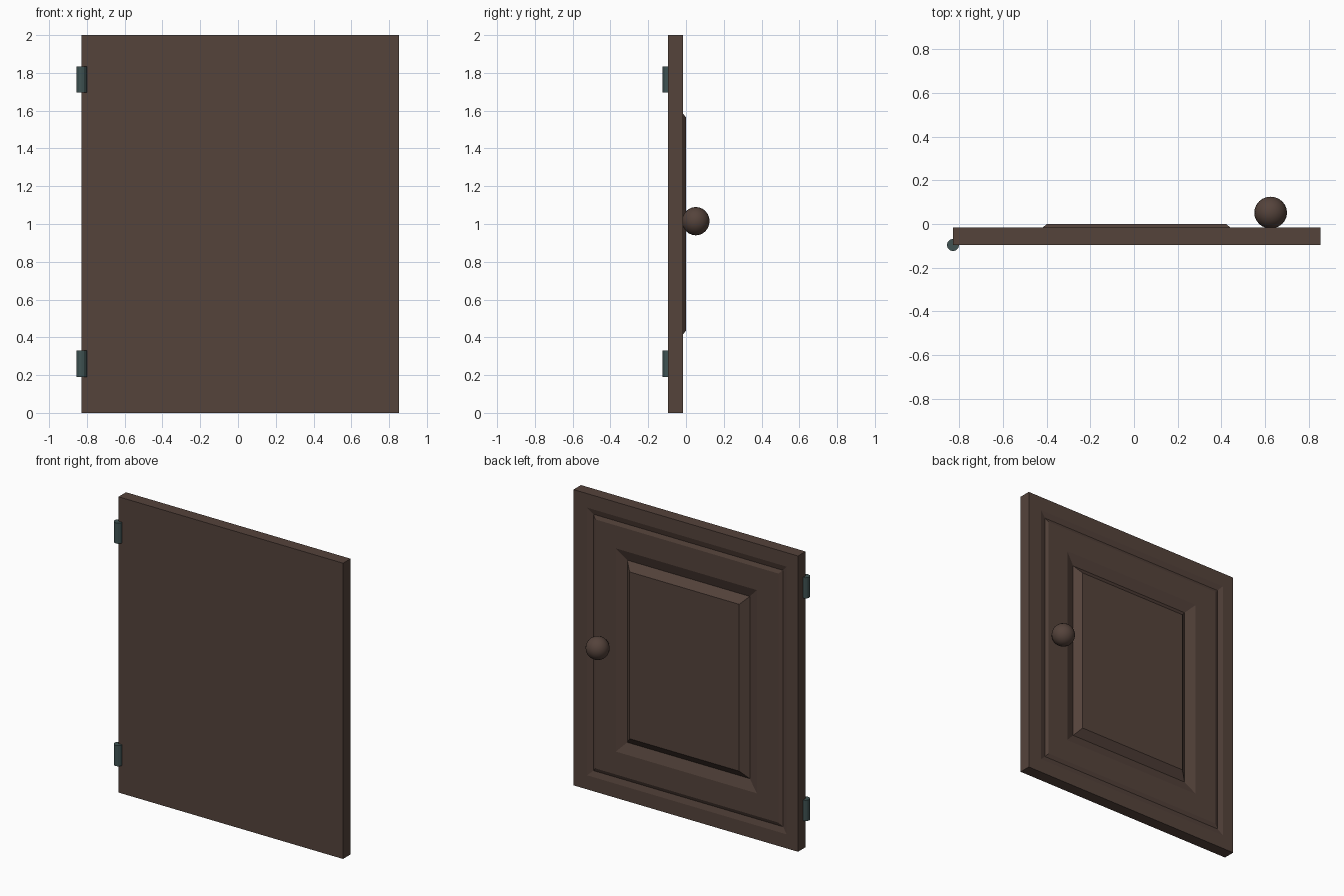
import bpy, bmesh, math

if "Cube" in bpy.data.objects:
    bpy.data.objects.remove(bpy.data.objects["Cube"])

def material(name, rgb):
    m = bpy.data.materials.new(name)
    m.diffuse_color = (*rgb, 1)
    m.use_nodes = True
    m.node_tree.nodes["Principled BSDF"].inputs["Base Color"].default_value = m.diffuse_color
    return m

wood = material("dark_wood", (0.09, 0.056, 0.044))
metal = material("hinge_metal", (0.05, 0.085, 0.085))

# Door panel: nested rectangles (centre x, half width, half height, y), skinned front to back
rings = [
    (0.0125, 0.840, 1.000, -0.095),  # flat front
    (0.0125, 0.840, 1.000, -0.015),  # back outer edge
    (0.004, 0.747, 0.905, -0.015),   # thin groove: lip
    (0.001, 0.709, 0.867, -0.026),   # thin groove: bottom
    (0.004, 0.685, 0.842, -0.015),   # frame surface
    (0.008, 0.528, 0.687, -0.015),   # wide groove: lip
    (0.009, 0.458, 0.616, -0.040),   # wide groove: bottom
    (0.012, 0.410, 0.564, 0.000),    # raised field
]
bm = bmesh.new()
loops = []
for cx, hw, hh, y in rings:
    loops.append([bm.verts.new((cx + sx * hw, y, 1.0 + sz * hh))
                  for sx, sz in ((-1, -1), (1, -1), (1, 1), (-1, 1))])
for a, b in zip(loops, loops[1:]):
    for i in range(4):
        j = (i + 1) % 4
        bm.faces.new((a[i], a[j], b[j], b[i]))
bm.faces.new(loops[0])
bm.faces.new(loops[-1])
bmesh.ops.recalc_face_normals(bm, faces=bm.faces)
mesh = bpy.data.meshes.new("door_panel")
bm.to_mesh(mesh)
bm.free()
mesh.materials.append(wood)
door = bpy.data.objects.new("door_panel", mesh)
bpy.context.collection.objects.link(door)

# Round knob
bpy.ops.mesh.primitive_uv_sphere_add(segments=20, ring_count=12, radius=0.075,
                                     location=(0.625, 0.052, 1.015),
                                     rotation=(math.radians(90), 0, 0))
knob = bpy.context.object
knob.name = "knob"
knob.scale.z = 0.97
knob.data.materials.append(wood)
bpy.ops.object.shade_smooth_by_angle(angle=math.radians(40))

# Hinge barrels
for name, z in (("lower_hinge", 0.26), ("upper_hinge", 1.765)):
    bpy.ops.mesh.primitive_cylinder_add(vertices=12, radius=0.028, depth=0.14,
                                        location=(-0.828, -0.096, z))
    hinge = bpy.context.object
    hinge.name = name
    hinge.data.materials.append(metal)
